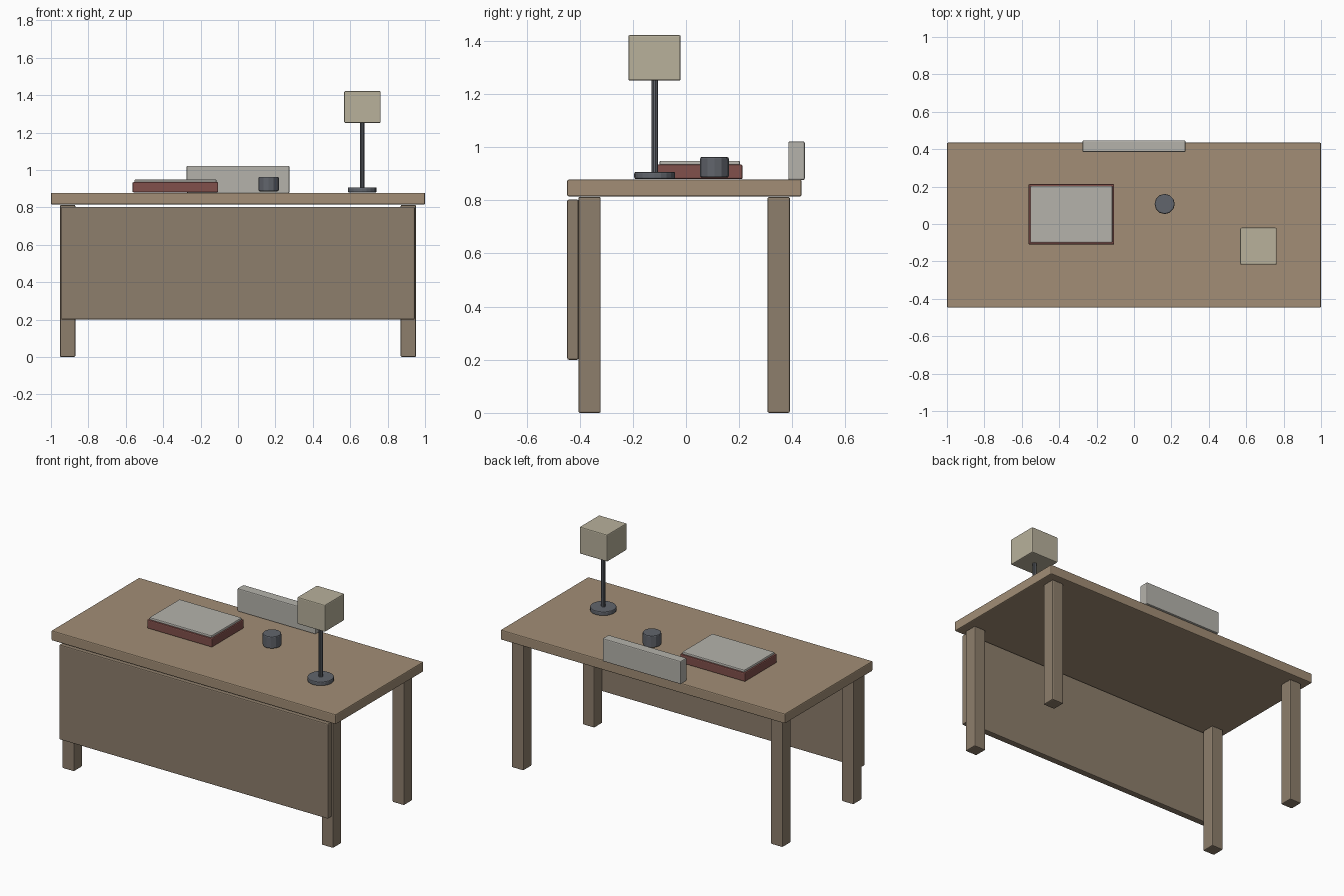
import bpy

if "Cube" in bpy.data.objects:
    bpy.data.objects.remove(bpy.data.objects["Cube"])


def mat(name, c):
    m = bpy.data.materials.new(name)
    m.diffuse_color = (*c, 1)
    m.use_nodes = True
    m.node_tree.nodes["Principled BSDF"].inputs["Base Color"].default_value = m.diffuse_color
    return m


wood = mat("wood", (0.36, 0.27, 0.18))
dark_wood = mat("dark_wood", (0.27, 0.21, 0.15))
metal = mat("dark_metal", (0.12, 0.13, 0.15))
red = mat("red_cover", (0.22, 0.08, 0.07))
paper = mat("paper", (0.46, 0.45, 0.41))
cream = mat("cream", (0.48, 0.44, 0.33))


def finish(name, material, bevel):
    o = bpy.context.object
    o.name = name
    o.data.materials.append(material)
    b = o.modifiers.new("Bevel", 'BEVEL')
    b.width = bevel
    b.segments = 2
    b.limit_method = 'ANGLE'
    b.angle_limit = 0.7
    return o


def box(name, x, y, z, material, bevel=0.006):
    """Box from (min, max) ranges on each axis."""
    r = (x, y, z)
    bpy.ops.mesh.primitive_cube_add(size=1, location=[(a + b) / 2 for a, b in r])
    bpy.context.object.scale = [b - a for a, b in r]
    bpy.ops.object.transform_apply(location=False, rotation=False, scale=True)
    return finish(name, material, bevel)


def cyl(name, x, y, z, radius, sides, material, bevel=0.006):
    bpy.ops.mesh.primitive_cylinder_add(vertices=sides, radius=radius, depth=z[1] - z[0],
                                        location=(x, y, (z[0] + z[1]) / 2))
    return finish(name, material, bevel)


# Desk
box("desk_top", (-1, 1), (-0.447, 0.435), (0.815, 0.878), wood)
box("front_panel", (-0.945, 0.945), (-0.447, -0.404), (0.2, 0.803), dark_wood)
for side, sx in (("left", -1), ("right", 1)):
    for end, y in (("front", -0.363), ("back", 0.349)):
        box(f"{end}_{side}_leg", (sx * 0.911 - 0.041, sx * 0.911 + 0.041),
            (y - 0.042, y + 0.042), (0, 0.813), dark_wood)

# Upright plate on the back edge
box("back_plate", (-0.275, 0.275), (0.385, 0.447), (0.876, 1.022), paper)

# Book: cover block with page slab on top
box("book_cover", (-0.564, -0.106), (-0.11, 0.213), (0.88, 0.935), red)
box("book_page", (-0.554, -0.115), (-0.1, 0.204), (0.93, 0.949), paper)

# Cup
cyl("cup", 0.164, 0.107, (0.886, 0.963), 0.054, 12, metal)

# Lamp
cyl("lamp_base", 0.664, -0.118, (0.88, 0.907), 0.077, 20, metal)
cyl("lamp_pole", 0.664, -0.118, (0.9, 1.26), 0.0125, 10, metal, 0.002)
box("lamp_shade", (0.568, 0.763), (-0.217, -0.02), (1.251, 1.422), cream)
